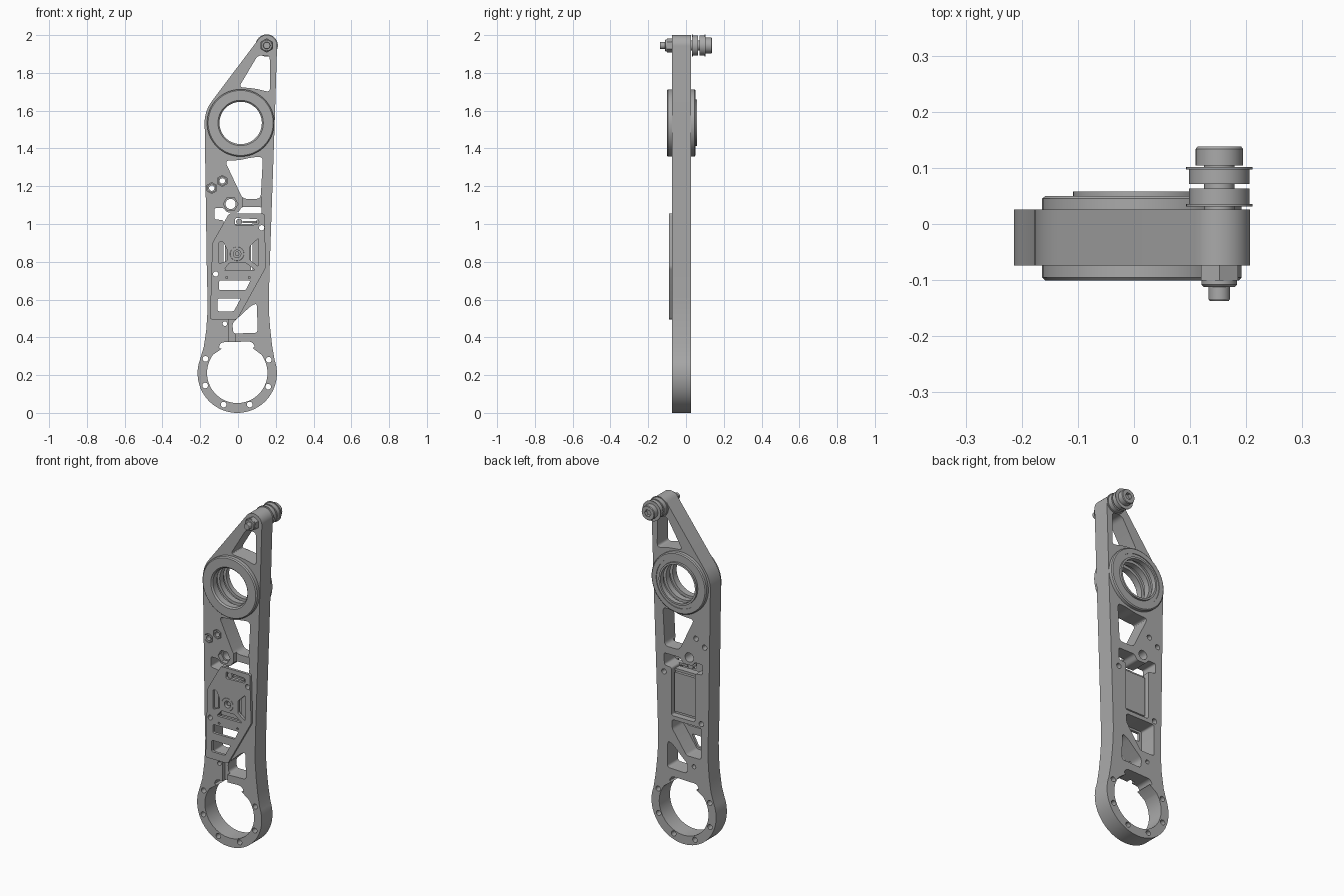
import bpy, bmesh, math
from mathutils import Vector

grey = bpy.data.materials.new("machined_grey")
grey.diffuse_color = (0.40, 0.40, 0.40, 1)


def arc(cx, cz, r, a0=0, a1=360, n=48):
    full = abs(a1 - a0) >= 360
    steps = n if full else n + 1
    return [(cx + r * math.cos(math.radians(a0 + (a1 - a0) * i / n)),
             cz + r * math.sin(math.radians(a0 + (a1 - a0) * i / n))) for i in range(steps)]


def rounded(pts, r=0.02, n=5):
    out = []
    for i, p in enumerate(pts):
        p, a, b = Vector(p), Vector(pts[i - 1]), Vector(pts[(i + 1) % len(pts)])
        s = p + (a - p).normalized() * min(r, 0.45 * (a - p).length)
        e = p + (b - p).normalized() * min(r, 0.45 * (b - p).length)
        for k in range(n + 1):
            t = k / n
            out.append(tuple(s * (1 - t) ** 2 + p * 2 * t * (1 - t) + e * t * t))
    return out


def rect(x0, x1, z0, z1):
    return [(x0, z0), (x1, z0), (x1, z1), (x0, z1)]


def finish(bm, name):
    bmesh.ops.recalc_face_normals(bm, faces=bm.faces[:])
    me = bpy.data.meshes.new(name)
    bm.to_mesh(me)
    bm.free()
    me.materials.append(grey)
    ob = bpy.data.objects.new(name, me)
    bpy.context.collection.objects.link(ob)
    return ob


def smooth(ob):
    bpy.ops.object.select_all(action='DESELECT')
    ob.select_set(True)
    bpy.context.view_layer.objects.active = ob
    bpy.ops.object.shade_smooth_by_angle(angle=math.radians(30))


def prism(name, outer, holes, y0, y1):
    # flat x-z outline with holes, thickened along y
    bm = bmesh.new()
    edges = []
    for loop in [outer] + holes:
        vs = [bm.verts.new((x, y0, z)) for x, z in loop]
        edges += [bm.edges.new((vs[i - 1], vs[i])) for i in range(len(vs))]
    bmesh.ops.triangle_fill(bm, use_beauty=True, edges=edges, normal=(0, -1, 0))
    ext = bmesh.ops.extrude_face_region(bm, geom=bm.faces[:])
    top = [g for g in ext["geom"] if isinstance(g, bmesh.types.BMVert)]
    bmesh.ops.translate(bm, verts=top, vec=(0, y1 - y0, 0))
    return finish(bm, name)


def lathe(name, cx, cz, profile, n=64):
    # closed (radius, y) profile turned about an axis along y
    bm = bmesh.new()
    rings = []
    for i in range(n):
        c, s = math.cos(2 * math.pi * i / n), math.sin(2 * math.pi * i / n)
        rings.append([bm.verts.new((cx + r * c, y, cz + r * s)) for r, y in profile])
    for i in range(n):
        a, b = rings[i - 1], rings[i]
        for k in range(len(profile)):
            if profile[k][0] + profile[k - 1][0] > 0:
                bm.faces.new((a[k - 1], a[k], b[k], b[k - 1]))
    bmesh.ops.remove_doubles(bm, verts=bm.verts[:], dist=1e-6)
    ob = finish(bm, name)
    smooth(ob)
    return ob


def cut(ob, cutter):
    mod = ob.modifiers.new("cut", 'BOOLEAN')
    mod.operation, mod.solver, mod.object = 'DIFFERENCE', 'EXACT', cutter
    bpy.context.view_layer.objects.active = ob
    bpy.ops.object.modifier_apply(modifier=mod.name)
    bpy.data.objects.remove(cutter)


FRONT, BACK = -0.074, 0.026
HUB = (0.014, 1.535)
PIN = (0.152, 1.945)
NUTS = [(-0.139, 1.19), (-0.083, 1.228)]
LUG = (-0.039, 1.106)
COVER_HOLES = [(0.125, 0.98), (-0.118, 0.735)]

# arm outline
outline = (arc(-0.004, 0.21, 0.21, 160, 380, 56)
           + [(0.18, 0.36), (0.17, 0.45), (0.164, 0.53), (0.163, 0.6), (0.167, 0.75), (0.193, 1.5)]
           + arc(*PIN, 0.055, -3, 142, 20) + arc(*HUB, 0.191, 142, 185, 12)
           + [(-0.165, 0.75), (-0.161, 0.6), (-0.162, 0.53), (-0.168, 0.44), (-0.181, 0.35)])

# arm cutouts
top_window = rounded([(0.005, 1.725), (0.105, 1.893), (0.168, 1.893), (0.169, 1.698), (0.09, 1.717)], 0.022)
middle_window = rounded([(-0.07, 1.335), (0.01, 1.338), (0.07, 1.352), (0.132, 1.357),
                         (0.12, 1.133), (0.025, 1.133)], 0.025)
servo_bay = rounded([(-0.125, 1.025), (-0.125, 1.085), (-0.075, 1.085), (-0.06, 1.062), (0.0, 1.06),
                     (0.02, 1.09), (0.126, 1.09), (0.122, 1.02), (0.076, 1.015), (0.076, 0.735),
                     (-0.076, 0.735), (-0.076, 1.02)], 0.012)
upper_truss = rounded([(-0.115, 0.525), (-0.115, 0.712), (0.072, 0.712), (0.072, 0.66), (-0.022, 0.525)], 0.012)
lower_truss = rounded([(0.1, 0.58), (0.07, 0.568), (-0.03, 0.475), (-0.025, 0.42), (0.104, 0.424)], 0.018)
big_bore = (arc(-0.004, 0.212, 0.16, 37, -217, 64)
            + rounded([(-0.105, 0.34), (-0.09, 0.374), (0.073, 0.378), (0.095, 0.345)], 0.02))
flange_holes = [(-0.172, 0.286), (0.163, 0.281), (-0.174, 0.145), (0.16, 0.139), (-0.076, 0.044), (0.062, 0.044)]

holes = [top_window, middle_window, servo_bay, upper_truss, lower_truss, big_bore, arc(*HUB, 0.165, n=64),
         arc(*LUG, 0.027, n=24), arc(*PIN, 0.02, n=24), arc(-0.07, 0.472, 0.012, n=16)]
holes += [arc(x, z, 0.015, n=20) for x, z in flange_holes + NUTS + COVER_HOLES]
arm = prism("arm_plate", outline, holes, FRONT, BACK)

# front pockets: nut seats, recessed bridges and wire groove
for x, z in NUTS:
    cut(arm, prism("cutter", arc(x, z, 0.029, 30, 390, 6), [], -0.1, -0.045))
cut(arm, prism("cutter", arc(*LUG, 0.039, 0, 360, 6), [], -0.1, -0.045))
cut(arm, prism("cutter", rect(0.024, 0.122, 1.08, 1.145), [], -0.1, -0.05))
cut(arm, prism("cutter", rect(-0.048, -0.015, 0.36, 0.51), [], -0.1, -0.05))
smooth(arm)

# nuts in the seats
for x, z in NUTS:
    prism("seat_nut", arc(x, z, 0.026, 30, 390, 6), [arc(x, z, 0.0145, n=20)], -0.074, -0.046)

# bearing hub with grooved bore
lathe("bearing_hub", *HUB, [
    (0.12, -0.101), (0.172, -0.101), (0.178, -0.095), (0.178, FRONT), (0.165, FRONT), (0.165, BACK),
    (0.178, BACK), (0.178, 0.045), (0.172, 0.05), (0.145, 0.05), (0.145, 0.046), (0.123, 0.046), (0.123, 0.058),
    (0.112, 0.058), (0.112, 0.03), (0.128, 0.03), (0.128, 0.005), (0.112, 0.005), (0.112, -0.03),
    (0.128, -0.03), (0.128, -0.055), (0.112, -0.055), (0.112, -0.093)], 80)

# cover plate
cover_windows = [
    rounded([(-0.016, 0.992), (-0.016, 1.032), (0.11, 1.025), (0.11, 0.997)], 0.012),
    rounded([(-0.1, 0.79), (-0.1, 0.905), (-0.078, 0.905), (-0.058, 0.865), (-0.058, 0.805)], 0.008),
    rounded([(-0.045, 0.795), (0.04, 0.795), (0.09, 0.757), (-0.075, 0.757)], 0.008),
    rounded([(0.062, 0.81), (0.108, 0.775), (0.108, 0.925), (0.062, 0.88)], 0.008),
    rounded([(-0.1, 0.65), (-0.1, 0.7), (0.066, 0.7), (0.04, 0.65)], 0.008),
    rounded([(-0.108, 0.538), (-0.108, 0.605), (0.014, 0.605), (-0.022, 0.538)], 0.008)]
cover_windows += [arc(x, z, 0.014, n=20) for x, z in COVER_HOLES]
cover_windows += [arc(-0.06, 0.717, 0.006, n=12), arc(0.06, 0.717, 0.006, n=12), arc(-0.005, 0.842, 0.02, n=24)]
cover = prism("cover_plate", rounded([
    (-0.048, 1.055), (0.14, 1.055), (0.148, 0.77), (-0.004, 0.495), (-0.148, 0.495), (-0.136, 0.9)], 0.012),
    cover_windows, -0.09, FRONT)
smooth(cover)

# servo body, end tabs, output boss and lead clamp
prism("servo_body", rounded(rect(-0.07, 0.07, 0.755, 0.985), 0.006), [], -0.06, 0.008)
for z in (0.738, 0.987):
    prism("servo_tab", rect(-0.074, 0.074, z, z + 0.014), [], -0.045, -0.005)
lathe("output_boss", -0.005, 0.842, [
    (0.02, -0.091), (0.036, -0.091), (0.038, -0.089), (0.038, -0.06), (0.02, -0.06)], 32)
lathe("output_shaft", -0.005, 0.842, [(0, -0.08), (0.012, -0.08), (0.012, -0.055), (0, -0.055)], 24)
prism("lead_clamp", rect(0.025, 0.1, 1.004, 1.016), [], -0.082, -0.05)
lathe("clamp_screw", 0.006, 1.012, [(0, -0.085), (0.016, -0.085), (0.016, -0.05), (0, -0.05)], 24)

# pivot pin: shank, lock nut and socket head
lathe("pin_shank", *PIN, [(0, -0.137), (0.017, -0.137), (0.019, -0.134), (0.019, 0.11), (0, 0.11)], 32)
prism("lock_nut", arc(*PIN, 0.038, 30, 390, 6), [], -0.101, FRONT)
lathe("lock_nut_collar", *PIN, [(0, -0.112), (0.028, -0.112), (0.032, -0.108), (0.032, -0.1), (0, -0.1)], 32)
head = lathe("pin_head", *PIN, [(0, 0.104), (0.042, 0.104), (0.042, 0.134), (0.039, 0.138), (0, 0.138)], 48)
cut(head, prism("cutter", arc(*PIN, 0.021, 0, 360, 6), [], 0.118, 0.16))

# flanged rollers with spacers between
for name, flange, inner, outer in (("inner_roller", 0.031, 0.036, 0.063), ("outer_roller", 0.102, 0.097, 0.071)):
    lathe(name, *PIN, [(0.019, flange), (0.059, flange), (0.059, inner), (0.054, inner),
                       (0.054, outer), (0.019, outer)], 48)
for y0, y1 in ((BACK, 0.031), (0.063, 0.071), (0.1, 0.105)):
    lathe("roller_spacer", *PIN, [(0.019, y0), (0.027, y0), (0.027, y1), (0.019, y1)], 32)
